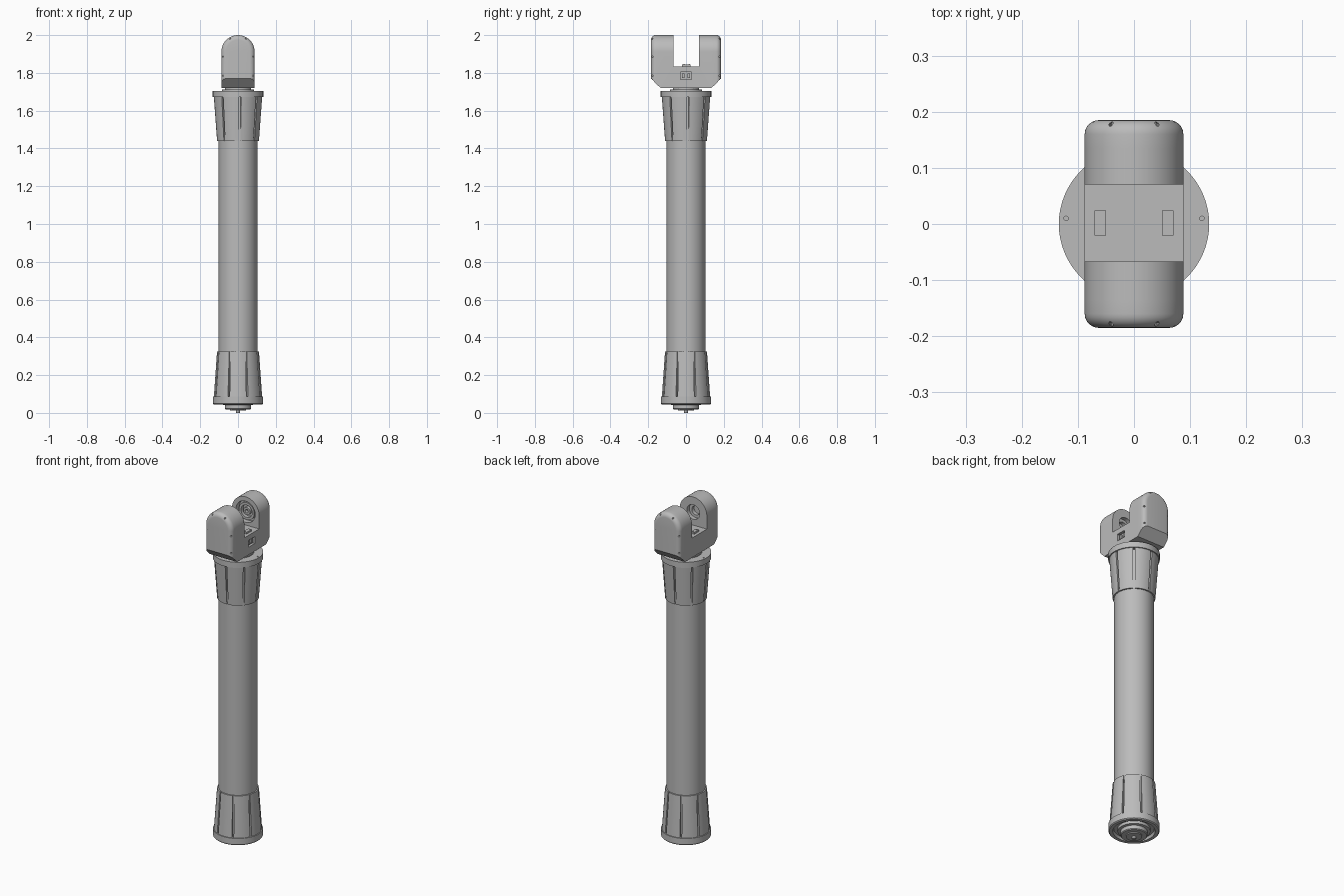
import bpy, bmesh, math
from math import sin, cos, pi, radians
from mathutils import Matrix, Vector

old = bpy.data.objects.get("Cube")
if old:
    bpy.data.objects.remove(old, do_unlink=True)

grey = bpy.data.materials.new("plain_grey")
grey.use_nodes = True
COL = (0.5, 0.5, 0.5, 1)
grey.diffuse_color = COL
grey.node_tree.nodes["Principled BSDF"].inputs["Base Color"].default_value = COL


def finish(name, bm, smooth=True):
    bmesh.ops.recalc_face_normals(bm, faces=bm.faces)
    me = bpy.data.meshes.new(name)
    bm.to_mesh(me)
    bm.free()
    me.materials.append(grey)
    ob = bpy.data.objects.new(name, me)
    bpy.context.collection.objects.link(ob)
    if smooth:
        shade(ob)
    return ob


def activate(ob):
    bpy.ops.object.select_all(action='DESELECT')
    ob.select_set(True)
    bpy.context.view_layer.objects.active = ob


def shade(ob):
    activate(ob)
    bpy.ops.object.shade_smooth_by_angle(angle=radians(30))


def loft(name, rings, smooth=True):
    """Skin closed rings of points and cap both ends."""
    bm = bmesh.new()
    vs = [[bm.verts.new(p) for p in ring] for ring in rings]
    n = len(vs[0])
    for a, b in zip(vs, vs[1:]):
        for i in range(n):
            j = (i + 1) % n
            bm.faces.new((a[i], a[j], b[j], b[i]))
    bm.faces.new(vs[0])
    bm.faces.new(vs[-1])
    return finish(name, bm, smooth)


def turned(name, profile, seg=64):
    """Solid of revolution about z from (radius, height) pairs."""
    return loft(name, [[(r * cos(2 * pi * i / seg), r * sin(2 * pi * i / seg), z)
                        for i in range(seg)] for r, z in profile])


def add_cyl(bm, centre, axis, r, depth, seg=32):
    rot = Vector((0, 0, 1)).rotation_difference(Vector(axis)).to_matrix().to_4x4()
    bmesh.ops.create_cone(bm, cap_ends=True, segments=seg, radius1=r, radius2=r,
                          depth=depth, matrix=Matrix.Translation(centre) @ rot)


def add_box(bm, centre, size):
    bmesh.ops.create_cube(bm, size=1, matrix=Matrix.Translation(centre)
                          @ Matrix.Diagonal((*size, 1)))


def cut(target, bm):
    """Subtract the cutter mesh and remove it."""
    tool = finish("cutter", bm, False)
    tool.hide_render = True
    mod = target.modifiers.new("cut", 'BOOLEAN')
    mod.operation, mod.solver, mod.object = 'DIFFERENCE', 'EXACT', tool
    activate(target)
    bpy.ops.object.modifier_apply(modifier="cut")
    bpy.data.objects.remove(tool, do_unlink=True)


def collar(name, z_wide, z_thin, turn):
    """Tapered sleeve with eight vertical grooves that deepen to the wide end."""
    half, count, steps = radians(2.2), 8, 6
    rings = []
    for z, outer, inner in ((z_wide, 0.128, 0.109), (z_thin, 0.111, 0.107)):
        ring = []
        for k in range(count):
            a = radians(turn) + 2 * pi * k / count
            span = 2 * pi / count - 2 * half
            pts = [(a - half, inner), (a + half, inner)]
            pts += [(a + half + span * i / steps, outer) for i in range(steps + 1)]
            ring += [(r * cos(t), r * sin(t), z) for t, r in pts]
        rings.append(ring)
    return loft(name, rings)


# Shaft and its two sleeves
turned("main_tube", [(0.103, 0.09), (0.103, 1.68)])
collar("lower_collar", 0.082, 0.325, 22.5)
collar("upper_collar", 1.672, 1.44, 5)

# Foot: flange with a recessed ring, hub and pin
turned("lower_flange", [(0.07, 0.06), (0.105, 0.06), (0.11, 0.045), (0.128, 0.045),
                        (0.133, 0.05), (0.133, 0.086), (0.1, 0.086)])
turned("foot_hub", [(0.045, 0.018), (0.066, 0.018), (0.07, 0.022), (0.07, 0.042),
                    (0.085, 0.044), (0.085, 0.07)])
turned("foot_ring", [(0.03, 0.012), (0.042, 0.012), (0.042, 0.03)])
turned("foot_pin", [(0.009, 0), (0.01, 0.002), (0.01, 0.03)], 24)

# Head flange with two screw holes, and the neck
flange = turned("upper_flange", [(0.1, 1.672), (0.134, 1.672), (0.134, 1.705), (0.1, 1.705)])
bm = bmesh.new()
for s in (-1, 1):
    add_cyl(bm, (s * 0.121, 0.01, 1.705), (0, 0, 1), 0.004, 0.02, 12)
cut(flange, bm)
shade(flange)
turned("neck", [(0.085, 1.7), (0.085, 1.711), (0.07, 1.711), (0.07, 1.73)])

# Fork head: rounded-top section lofted from front to back
W, TOP, BASE, END, R = 0.088, 2.0, 1.72, 0.185, 0.025


def section(y, d):
    w, low = W - d, BASE + max(0, abs(y) - 0.135)
    pts = [(-w, y, low), (w, y, low)]
    return pts + [(w * cos(pi * i / 32), y, TOP - W + w * sin(pi * i / 32))
                  for i in range(33)]


half = [(0.135, 0)] + [(END - R + R * sin(t), R - R * cos(t))
                       for t in (i * pi / 12 for i in range(7))]
stations = [(-y, d) for y, d in reversed(half)] + half
fork = loft("fork_head", [section(y, d) for y, d in stations], False)

# Slot between the arms
FLOOR, IN_F, IN_B, AXIS = 1.835, -0.067, 0.07, TOP - W
bm = bmesh.new()
add_box(bm, (0, (IN_F + IN_B) / 2, FLOOR + 0.2), (0.4, IN_B - IN_F, 0.4))
cut(fork, bm)

# Bearing pockets, rim screw holes and side window
bm = bmesh.new()
add_cyl(bm, (0, IN_B, AXIS), (0, 1, 0), 0.062, 0.06, 48)
add_cyl(bm, (0, IN_F, AXIS), (0, 1, 0), 0.042, 0.09, 48)
add_box(bm, (W, 0, 1.785), (0.03, 0.06, 0.04))
for sy in (-1, 1):
    for sx in (-1, 1):
        for z in (1.785, 1.885):
            add_cyl(bm, (sx * 0.082, sy * 0.178, z), (1, 0, 0), 0.004, 0.02, 10)
        add_cyl(bm, (sx * 0.042, sy * 0.178, 1.982), (sx * 0.5, 0, 0.87), 0.004, 0.02, 10)
cut(fork, bm)
shade(fork)


def disc(name, y, r, depth, hole=0):
    bm = bmesh.new()
    add_cyl(bm, (0, y, AXIS), (0, 1, 0), r, depth, 48)
    ob = finish(name, bm, False)
    if hole:
        bm = bmesh.new()
        add_cyl(bm, (0, y, AXIS), (0, 1, 0), hole, depth * 2, 48)
        cut(ob, bm)
    shade(ob)


# Bearing rings and hubs inside the arms
disc("back_bearing_ring", IN_B + 0.02, 0.05, 0.022, 0.036)
disc("back_bearing_hub", IN_B + 0.022, 0.022, 0.024, 0.01)
disc("front_bearing_ring", IN_F - 0.035, 0.042, 0.022, 0.026)

# Window insert
bm = bmesh.new()
for sy in (-1, 1):
    add_box(bm, (W - 0.012, sy * 0.014, 1.785), (0.012, 0.014, 0.024))
finish("window_contacts", bm, False)

# Two latch plates on the slot floor, each with two screws
bm = bmesh.new()
for sx in (-1, 1):
    add_box(bm, (sx * 0.06, 0.002, FLOOR + 0.004), (0.021, 0.045, 0.012))
    for sy in (-1, 1):
        add_cyl(bm, (sx * 0.06, 0.002 + sy * 0.015, FLOOR + 0.009), (0, 0, 1), 0.004, 0.006, 16)
finish("latch_plates", bm, False)
